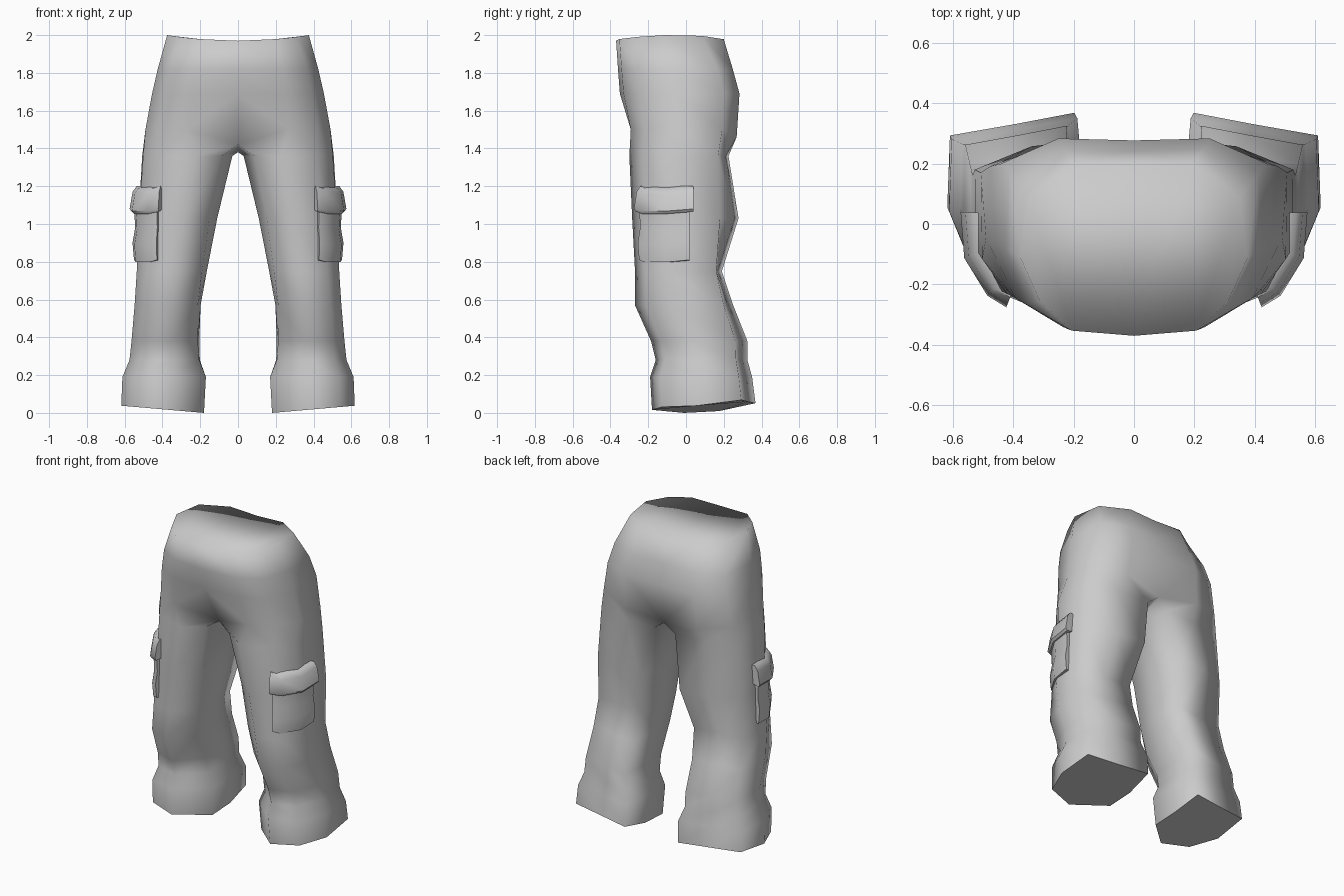
import bpy
import bmesh
from mathutils import Vector

if "Cube" in bpy.data.objects:
    bpy.data.objects.remove(bpy.data.objects["Cube"], do_unlink=True)

GREY = (0.6, 0.6, 0.6, 1)
cloth = bpy.data.materials.new("grey cloth")
cloth.use_nodes = True
cloth.diffuse_color = GREY
cloth.node_tree.nodes["Principled BSDF"].inputs["Base Color"].default_value = GREY


def finish(bm, name, angle=None):
    """Turn a left half into a mirrored, smooth object."""
    bmesh.ops.recalc_face_normals(bm, faces=bm.faces)
    for face in bm.faces:
        face.smooth = True
    mesh = bpy.data.meshes.new(name)
    bm.to_mesh(mesh)
    bm.free()
    mesh.materials.append(cloth)
    obj = bpy.data.objects.new(name, mesh)
    bpy.context.collection.objects.link(obj)
    mirror = obj.modifiers.new("mirror", "MIRROR")
    mirror.merge_threshold = 0.001
    if angle:
        bpy.ops.object.select_all(action="DESELECT")
        obj.select_set(True)
        bpy.context.view_layer.objects.active = obj
        bpy.ops.object.shade_smooth_by_angle(angle=angle)


def bridge(bm, a, b, closed):
    """Join two rings of points with quads."""
    n = len(a)
    for i in range(n if closed else n - 1):
        j = (i + 1) % n
        bm.faces.new((a[i], a[j], b[j], b[i]))


# Cross-sections, from the inner front round the outside to the inner back
RIM = [(0, 0), (.55, .03), (.83, .2), (1, .45), (.93, .8), (.52, 1), (0, 1)]
HIP = [(0, 0), (.55, .03), (.86, .16), (1, .45), (.97, .85), (.55, .98), (0, .97)]
THIGH = [(.12, .16), (.4, 0), (.81, .13), (.98, .35), (.99, .85), (.55, .97), (.1, 1), (0, .5)]
HEM = [(0, .31), (.42, 0), (.83, .1), (1, .43), (.98, .86), (.5, .93), (.04, 1), (0, .65)]

# Hip rings: height, outer x, front y, back y
HIP_RINGS = [(1.985, .375, -.37, .2), (1.82, .425, -.36, .26),
             (1.69, .455, -.35, .296), (1.5, .49, -.31, .28)]

# Leg rings: height, inner x, outer x, front y, back y, outer back corner y
LEG_RINGS = [(1.36, .03, .512, -.3, .225, .17), (1.03, .11, .532, -.285, .278, .18),
             (.75, .165, .54, -.27, .19, .16), (.57, .198, .55, -.27, .25, .2),
             (.38, .205, .565, -.185, .325, .262), (.28, .202, .575, -.16, .325, .265),
             (.19, .17, .612, -.19, .35, .28), (0, .18, .618, -.18, .368, .293)]

# Trousers: hips and leg in one skin
bm = bmesh.new()
rings = []
for k, (z, xo, yf, yb) in enumerate(HIP_RINGS):
    ring = []
    for u, v in HIP if k else RIM:
        rise = 0 if k else .03 * u * u - .015
        ring.append(bm.verts.new((xo * u, yf + (yb - yf) * v, z + rise)))
    if rings:
        bridge(bm, rings[-1], ring, False)
    rings.append(ring)

# Waist cap
w = rings[0]
bm.faces.new((w[0], w[1], w[5], w[6]))
bm.faces.new((w[1], w[2], w[4], w[5]))
bm.faces.new((w[2], w[3], w[4]))

# Crotch: drop the centre points and add one underneath
crotch = rings[-1]
crotch[0].co += Vector((0, .11, -.08))
crotch[5].co.z -= .04
crotch[6].co += Vector((0, -.03, -.08))
last = crotch + [bm.verts.new((0, .02, 1.38))]

for z, xi, xo, yf, yb, corner in LEG_RINGS:
    t = min(1, max(0, 1.2 - z))
    ring = []
    for (ua, va), (ub, vb) in zip(THIGH, HEM):
        u, v = ua + (ub - ua) * t, va + (vb - va) * t
        tilt = .038 * u + .1 * v * max(0, v - .5) if z == 0 else 0
        ring.append(bm.verts.new((xi + (xo - xi) * u, yf + (yb - yf) * v, z + tilt)))
    ring[4].co.y = corner
    bridge(bm, last, ring, True)
    last = ring

# Closed hem with a sharp edge
sole = bm.faces.new(last)
for edge in sole.edges:
    edge.smooth = False
finish(bm, "trousers")

# Pockets wrap round the outer front of each thigh
PATH = [(.408, -.238), (.456, -.212), (.522, -.1), (.532, .038)]
OUT = [(.35, -.9), (.7, -.6), (.95, -.3), (1, .05)]


def pocket_piece(name, profile, droop, trim):
    """Sweep a closed (offset, height) profile along the pocket path."""
    path = [Vector(p) for p in PATH]
    path[0] = path[0].lerp(path[1], trim)
    path[3] = path[3].lerp(path[2], trim / 2)
    bm = bmesh.new()
    columns = []
    for k, (p, n) in enumerate(zip(path, OUT)):
        column = []
        for d, z in profile:
            x, y = p + Vector(n) * d
            sag = droop if k in (1, 2) and d > 0 else 0
            column.append(bm.verts.new((x, y, z - sag)))
        columns.append(column)
    for a, b in zip(columns, columns[1:]):
        bridge(bm, a, b, True)
    bm.faces.new(columns[0])
    bm.faces.new(columns[-1])
    finish(bm, name, .8)


pocket_piece("pocket_flaps", [(-.03, 1.2), (.005, 1.2), (.026, 1.17), (.042, 1.08),
                              (.03, 1.065), (-.03, 1.08)], .012, 0)
pocket_piece("pocket_bags", [(-.03, 1.1), (.02, 1.1), (.014, .98), (.028, .9),
                             (.02, .81), (-.03, .8)], .012, .3)
